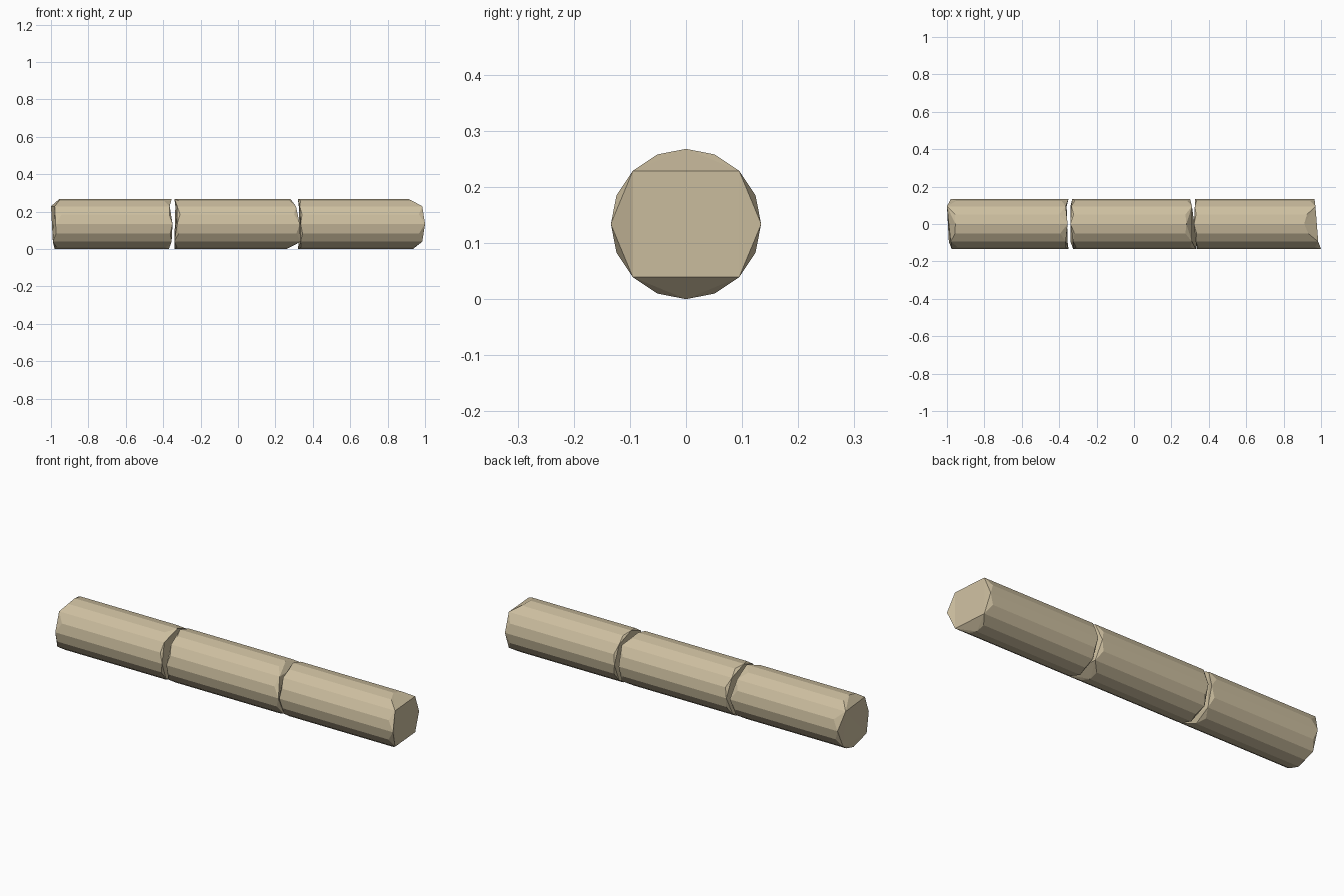
import bpy, bmesh
from math import cos, sin, pi

if "Cube" in bpy.data.objects:
    bpy.data.objects.remove(bpy.data.objects["Cube"])

R, CZ = 0.134, 0.134

mat = bpy.data.materials.new("bare_wood")
mat.diffuse_color = (0.61, 0.52, 0.35, 1)
mat.use_nodes = True
mat.node_tree.nodes["Principled BSDF"].inputs["Base Color"].default_value = mat.diffuse_color


def end_ring(bm, xs, pull, inward):
    """16-sided ragged end: 8 listed x values, in-between corners chipped inward."""
    ring = []
    for i in range(16):
        a = i * pi / 8
        x = xs[i // 2]
        if i % 2:
            nxt = xs[(i // 2 + 1) % 8]
            x = (x + nxt) / 2 + inward * pull[(i // 2) % len(pull)]
        ring.append(bm.verts.new((x, R * cos(a), CZ + R * sin(a))))
    m = ring[0::2]
    # square middle, four flaps and eight chip triangles
    bm.faces.new((m[1], m[3], m[5]))
    bm.faces.new((m[1], m[5], m[7]))
    for k in (1, 3, 5, 7):
        bm.faces.new((m[k], m[(k + 1) % 8], m[(k + 2) % 8]))
    for k in range(8):
        bm.faces.new((m[k], ring[2 * k + 1], m[(k + 1) % 8]))
    return ring


def log_piece(name, left, left_pull, right, right_pull):
    bm = bmesh.new()
    a = end_ring(bm, left, left_pull, 1)
    b = end_ring(bm, right, right_pull, -1)
    for i in range(16):
        j = (i + 1) % 16
        bm.faces.new((a[i], a[j], b[j], b[i]))
    bmesh.ops.recalc_face_normals(bm, faces=bm.faces)
    me = bpy.data.meshes.new(name)
    bm.to_mesh(me)
    bm.free()
    me.materials.append(mat)
    bpy.context.collection.objects.link(bpy.data.objects.new(name, me))


# Corner order: back, back-top, top, front-top, front, front-bottom, bottom, back-bottom
log_piece("left_log",
          (-0.98, -1.0, -0.955, -0.98, -0.975, -0.99, -0.98, -0.985),
          (0.04, 0.02, 0.01, 0.035, 0.01, 0.015, 0.01, 0.02),
          (-0.35, -0.365, -0.355, -0.365, -0.35, -0.355, -0.37, -0.36),
          (0.03, 0.04, 0.035, 0.01, 0.01, 0.025, 0.02, 0.02))
log_piece("middle_log",
          (-0.33, -0.335, -0.34, -0.325, -0.325, -0.34, -0.34, -0.34), (0.015,),
          (0.30, 0.31, 0.28, 0.31, 0.33, 0.335, 0.26, 0.31), (0.02,))
log_piece("right_log",
          (0.325, 0.325, 0.32, 0.33, 0.335, 0.335, 0.32, 0.325), (0.01,),
          (0.965, 0.97, 0.91, 0.985, 1.0, 0.985, 0.935, 0.97), (0.025, 0.015, 0.015, 0.025))
